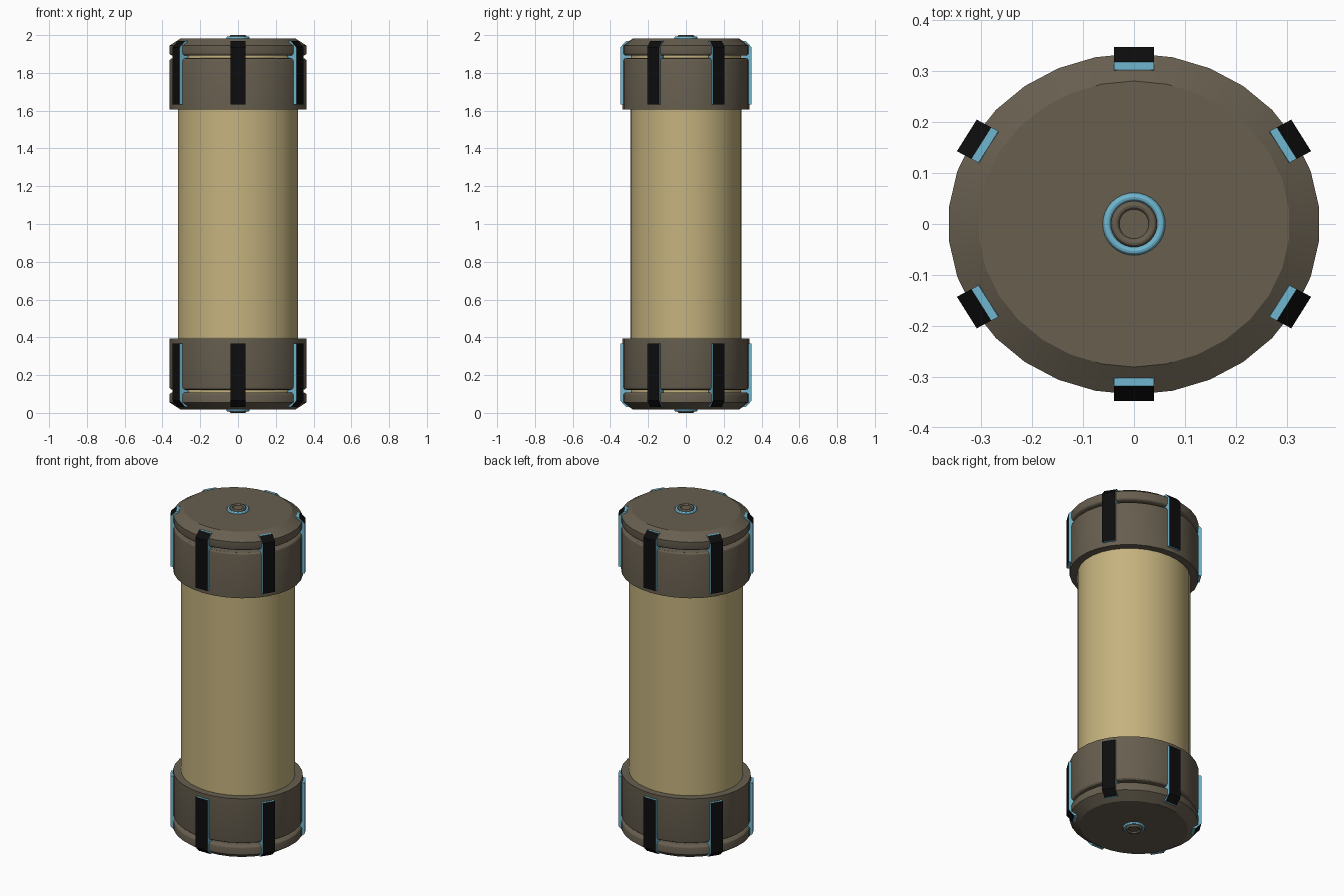
import bpy, bmesh, math

if "Cube" in bpy.data.objects:
    bpy.data.objects.remove(bpy.data.objects["Cube"])

SX = 1.09   # the canister is slightly oval: wider in x than in y
MID = 1.0   # mirror height


def material(name, rgb):
    m = bpy.data.materials.new(name)
    m.diffuse_color = (*rgb, 1)
    m.use_nodes = True
    m.node_tree.nodes["Principled BSDF"].inputs["Base Color"].default_value = m.diffuse_color
    return m


BROWN = material("brown_casing", (0.135, 0.112, 0.078))
BEIGE = material("beige_tube", (0.56, 0.45, 0.21))
BLUE = material("light_blue_trim", (0.16, 0.47, 0.63))
BLACK = material("black_clip", (0.004, 0.004, 0.004))


def finish(bm, name, mats, smooth=True):
    bmesh.ops.remove_doubles(bm, verts=bm.verts, dist=1e-5)
    bmesh.ops.recalc_face_normals(bm, faces=bm.faces)
    me = bpy.data.meshes.new(name)
    for m in mats:
        me.materials.append(m)
    for f in bm.faces:
        f.smooth = smooth
    bm.to_mesh(me)
    bm.free()
    if smooth:
        me.set_sharp_from_angle(angle=math.radians(30))
    ob = bpy.data.objects.new(name, me)
    bpy.context.collection.objects.link(ob)
    return ob


def lathe(name, profile, mat, side=1, sx=SX, n=30, closed=False):
    """Revolve (radius, height from middle) points about z."""
    bm = bmesh.new()
    rings = []
    for r, h in profile:
        ring = []
        for k in range(n):
            a = math.pi / 2 + 2 * math.pi * k / n
            ring.append(bm.verts.new((sx * r * math.cos(a), r * math.sin(a), MID + side * h)))
        rings.append(ring)
    count = len(rings) if closed else len(rings) - 1
    for i in range(count):
        a, b = rings[i], rings[(i + 1) % len(rings)]
        for k in range(n):
            j = (k + 1) % n
            bm.faces.new((a[k], a[j], b[j], b[k]))
    if not closed:
        for ring, (r, h) in ((rings[0], profile[0]), (rings[-1], profile[-1])):
            bm.faces.new(ring)
    return finish(bm, name, [mat])


def circle(r, h, minor, n=12):
    return [(r + minor * math.cos(2 * math.pi * k / n), h + minor * math.sin(2 * math.pi * k / n))
            for k in range(n)]


def clip(name, angle, side):
    """Bent bar over the casing edge: black outer face, blue sides and ends."""
    prof = [(0.322, 0.632), (0.348, 0.632), (0.348, 0.935), (0.318, 0.968), (0.303, 0.968), (0.295, 0.94)]
    w = 0.0358
    ca, sa = math.cos(angle), math.sin(angle)
    bm = bmesh.new()
    rows = [[bm.verts.new((SX * (r * ca - t * sa), r * sa + t * ca, MID + side * h)) for r, h in prof]
            for t in (-w, w)]
    bm.faces.new(rows[0])
    bm.faces.new(rows[1])
    n = len(prof)
    for i in range(n):
        j = (i + 1) % n
        f = bm.faces.new((rows[0][i], rows[0][j], rows[1][j], rows[1][i]))
        if i in (1, 2):          # outer face and its sloped bend
            f.material_index = 1
    return finish(bm, name, [BLUE, BLACK], smooth=False)


# Beige tube running through both casings
lathe("tube", [(0.294, -0.91), (0.294, 0.91)], BEIGE)

for label, s in (("top", 1), ("bottom", -1)):
    # Collar around the tube end
    lathe(label + "_collar", [(0.29, 0.606), (0.335, 0.606), (0.335, 0.862), (0.333, 0.870),
                              (0.327, 0.876), (0.317, 0.878), (0.29, 0.878)], BROWN, s, closed=True)
    # Chamfered end disc, separated from the collar by a groove
    lathe(label + "_disc", [(0.285, 0.891), (0.318, 0.891), (0.328, 0.894), (0.333, 0.899),
                            (0.335, 0.906), (0.335, 0.944), (0.281, 0.982)], BROWN, s)
    # Round port at the centre: blue ring, brown ring, flat plug
    lathe(label + "_port_ring", circle(0.053, 0.984, 0.0085), BLUE, s, 1, 32, True)
    lathe(label + "_port_lip", circle(0.037, 0.9915, 0.0085), BROWN, s, 1, 32, True)
    lathe(label + "_port_plug", [(0.029, 0.975), (0.029, 0.993)], BROWN, s, 1, 32)
    # Six clips around the edge
    for k in range(6):
        clip(f"{label}_clip_{k + 1}", math.radians(30 + 60 * k), s)
